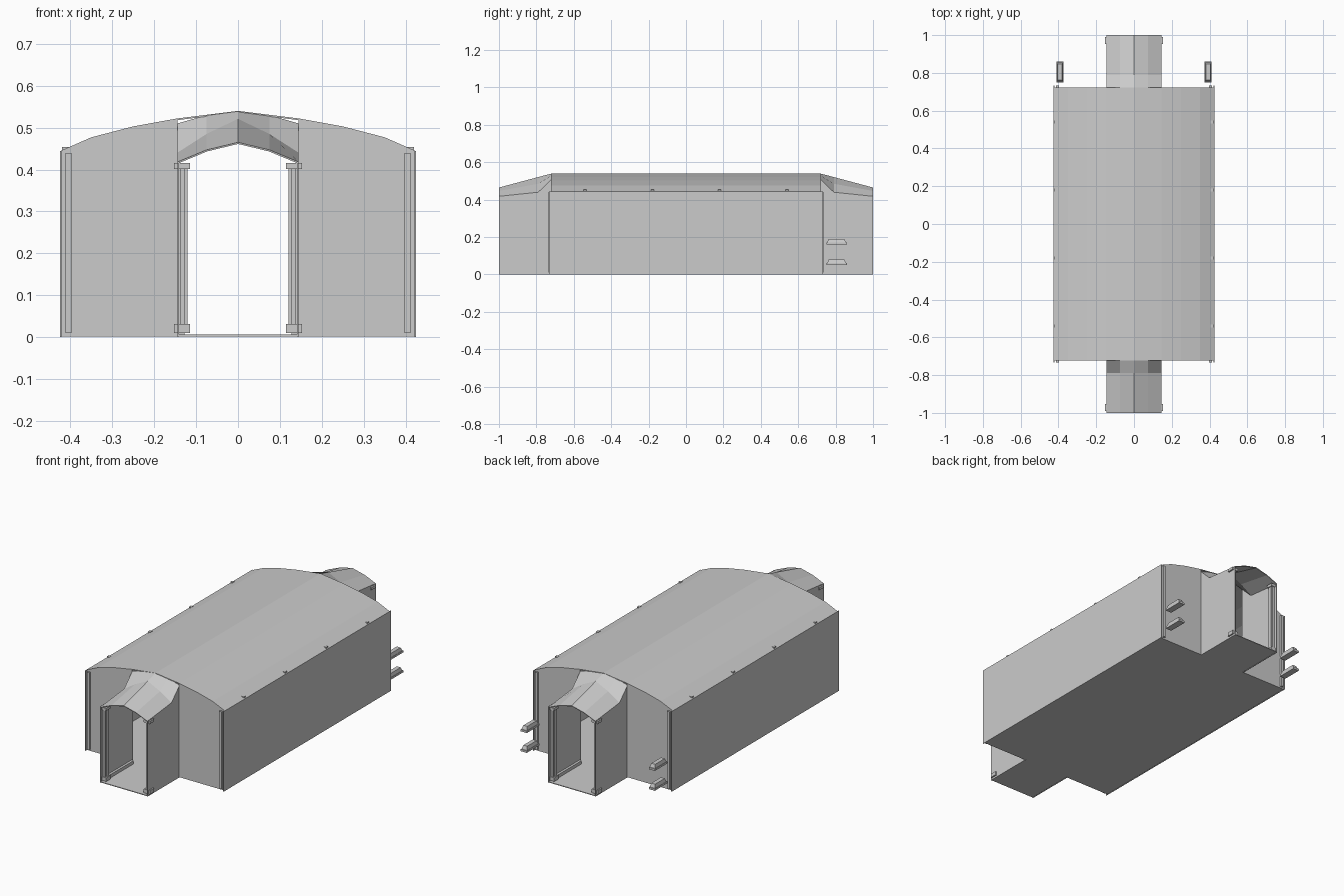
import bpy, bmesh
from mathutils import Vector

if "Cube" in bpy.data.objects:
    bpy.data.objects.remove(bpy.data.objects["Cube"])

grey = bpy.data.materials.new("plain grey")
grey.diffuse_color = (0.6, 0.6, 0.6, 1)
grey.use_nodes = True
grey.node_tree.nodes["Principled BSDF"].inputs["Base Color"].default_value = grey.diffuse_color

HX, HY, PX, PY = 0.425, 0.722, 0.145, 1.0   # hall and porch half sizes
EAVE = 0.444
ROOF = [(0.0, 0.54), (PX, 0.522), (0.25, 0.503), (0.35, 0.477), (HX, EAVE)]
# porch roof rows: y, then heights at each x of PORCH_X
PORCH_X = [0.0, 0.075, PX]
PORCH_ROWS = [(HY - 0.004, 0.54, 0.53, 0.51), (0.79, 0.521, 0.485, 0.44),
              (PY, 0.465, 0.447, 0.418)]


def finish(name, bm):
    me = bpy.data.meshes.new(name)
    bm.to_mesh(me)
    bm.free()
    me.materials.append(grey)
    ob = bpy.data.objects.new(name, me)
    bpy.context.collection.objects.link(ob)
    return ob


def box(name, x, y, z, taper=None):
    """Box from ranges; taper shrinks the top face in x and y."""
    bm = bmesh.new()
    bmesh.ops.create_cube(bm, size=1)
    mid = Vector(((x[0] + x[1]) / 2, (y[0] + y[1]) / 2, (z[0] + z[1]) / 2))
    for v in bm.verts:
        t = taper if taper and v.co.z > 0 else (1, 1)
        v.co = mid + Vector((v.co.x * abs(x[1] - x[0]) * t[0],
                             v.co.y * abs(y[1] - y[0]) * t[1],
                             v.co.z * (z[1] - z[0])))
    return finish(name, bm)


def sheet(name, rows, facing):
    """Thin panel lofted through rows of points, outer side towards facing."""
    bm = bmesh.new()
    grid = [[bm.verts.new(p) for p in r] for r in rows]
    for a, b in zip(grid, grid[1:]):
        for i in range(len(a) - 1):
            f = bm.faces.new((a[i], a[i + 1], b[i + 1], b[i]))
            f.normal_update()
            if f.normal.dot(Vector(facing)) < 0:
                f.normal_flip()
    ob = finish(name, bm)
    m = ob.modifiers.new("thickness", 'SOLIDIFY')
    m.thickness = 0.004
    m.offset = -1
    return ob


# Hall roof and floors
profile = [(-x, z) for x, z in reversed(ROOF[1:])] + ROOF
sheet("hall_roof", [[(x, y, z) for x, z in profile] for y in (-HY, HY)], (0, 0, 1))
box("hall_floor", (-HX, HX), (-HY, HY), (0.002, 0.006))

for s in (-1, 1):
    # Long side walls with a lip past the end walls
    box("side_wall", (s * (HX - 0.004), s * HX), (-HY - 0.01, HY + 0.01), (0, EAVE))
    box("eave_rail", (s * (HX - 0.012), s * HX), (-HY, HY), (EAVE - 0.012, EAVE))
    for y in (-0.54, -0.18, 0.18, 0.54):
        box("eave_clip", (s * 0.405, s * 0.42), (y - 0.008, y + 0.008), (0.44, 0.454))

for d in (-1, 1):
    # Porch floor and roof
    box("porch_floor", (-PX, PX), (d * HY, d * PY), (0.002, 0.006))
    rows = []
    for y, *h in PORCH_ROWS:
        half = list(zip(PORCH_X, h))
        pts = [(-x, z) for x, z in reversed(half[1:])] + half
        rows.append([(x, d * y, z) for x, z in pts])
    sheet("porch_roof", rows, (0, 0, 1))

    for s in (-1, 1):
        # End wall beside the porch
        top = [(s * x, d * HY, z) for x, z in ROOF[1:]]
        sheet("end_wall", [[(x, y, 0.002) for x, y, z in top], top], (0, d, 0))
        # Porch side wall following the sloping eave
        edge = [(s * PX, d * r[0], r[-1]) for r in PORCH_ROWS]
        sheet("porch_wall", [[(x, y, 0) for x, y, z in edge], edge], (s, 0, 0))
        box("porch_skirting", (s * 0.128, s * 0.142), (d * 0.73, d * 0.95), (0.006, 0.024))
        # Corner post of the hall
        box("corner_post", (s * 0.398, s * 0.412), (d * HY, d * (HY + 0.012)), (0.01, 0.44))
        # Door column: base, paired shafts, capital
        box("column_base", (s * 0.115, s * 0.153), (d * 0.952, d * 0.99), (0.01, 0.031))
        box("column_shaft", (s * 0.12, s * 0.144), (d * 0.958, d * 0.978), (0.03, 0.402))
        box("column_rib", (s * 0.126, s * 0.138), (d * 0.978, d * 0.986), (0.03, 0.402))
        box("column_capital", (s * 0.115, s * 0.153), (d * 0.952, d * 0.99), (0.401, 0.416))

# Two stacked blocks standing off each rear corner
for s in (-1, 1):
    for z in (0.05, 0.16):
        box("rear_block_base", (s * 0.374, s * 0.411), (0.75, 0.86), (z, z + 0.011))
        box("rear_block_cap", (s * 0.376, s * 0.409), (0.755, 0.855), (z + 0.011, z + 0.03),
            taper=(0.7, 0.84))
